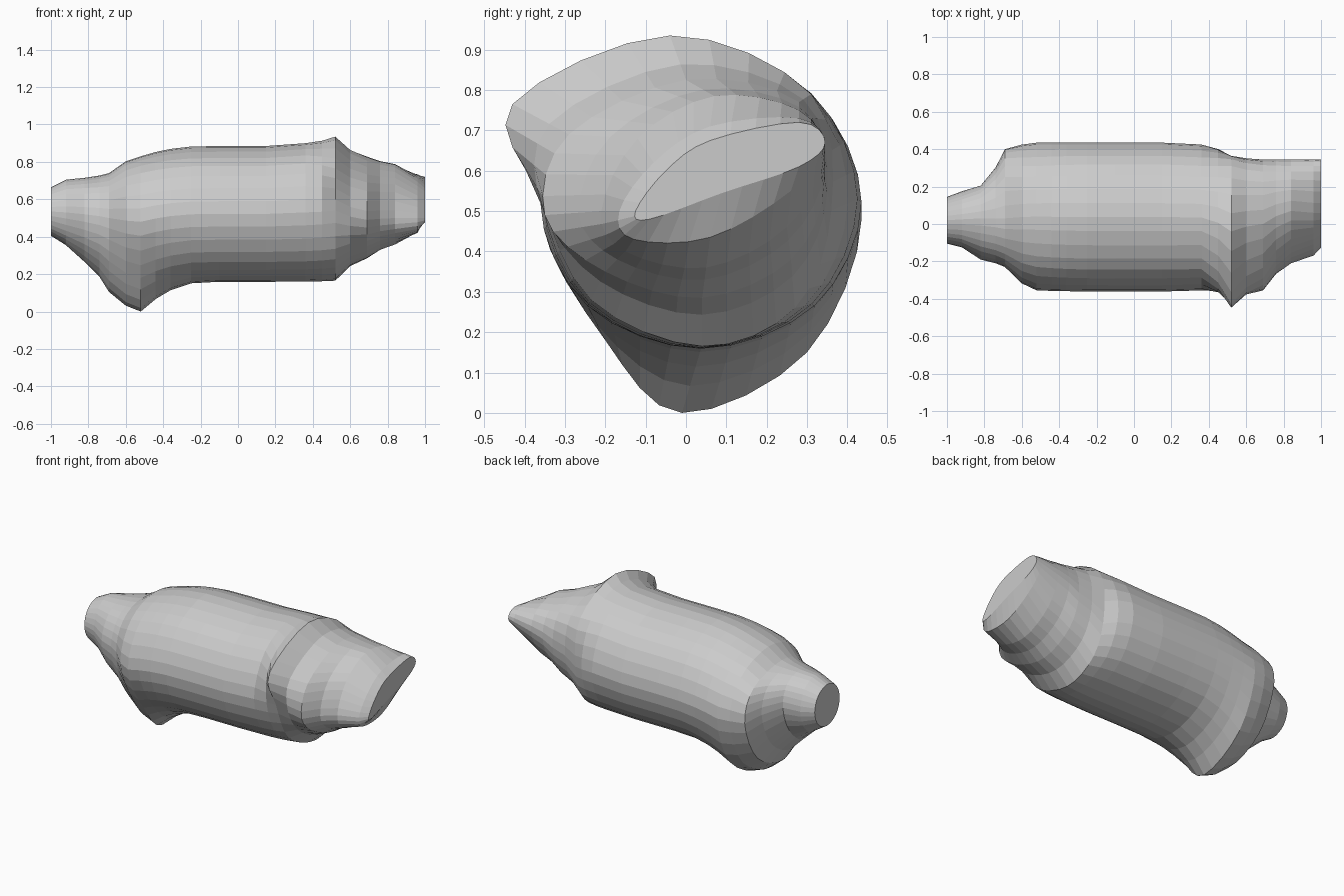
import bpy, bmesh, math
from mathutils import Vector

if "Cube" in bpy.data.objects:
    bpy.data.objects.remove(bpy.data.objects["Cube"])


def ellipse(cy, cz, ry, rz):
    # eight (y, z) control points, counter-clockwise from +y
    return [(cy + ry * math.cos(i * math.pi / 4), cz + rz * math.sin(i * math.pi / 4))
            for i in range(8)]


def smooth_ring(pts, sub=4):
    # closed Catmull-Rom curve through the control points
    p, n, out = [Vector(q) for q in pts], len(pts), []
    for i in range(n):
        a, b, c, d = p[i - 1], p[i], p[(i + 1) % n], p[(i + 2) % n]
        for k in range(sub):
            t = k / sub
            out.append(0.5 * (2 * b + (c - a) * t + (2 * a - 5 * b + 4 * c - d) * t * t
                              + (3 * b - a - 3 * c + d) * t ** 3))
    return out


def mix(a, b, t):
    return [tuple(Vector(p).lerp(Vector(q), t)) for p, q in zip(a, b)]


def loft(name, stations):
    bm = bmesh.new()
    rings = [[bm.verts.new((x, v.x, v.y)) for v in smooth_ring(pts)] for x, pts in stations]
    for r, s in zip(rings, rings[1:]):
        for i in range(len(r)):
            j = (i + 1) % len(r)
            bm.faces.new((r[i], r[j], s[j], s[i]))
    bm.faces.new(rings[0])
    bm.faces.new(rings[-1])
    bmesh.ops.recalc_face_normals(bm, faces=bm.faces)
    me = bpy.data.meshes.new(name)
    bm.to_mesh(me)
    bm.free()
    ob = bpy.data.objects.new(name, me)
    bpy.context.collection.objects.link(ob)
    return ob


# Left end: round stub, shoulder and pointed lobe underneath
stub = ellipse(0.02, 0.535, 0.125, 0.13)
collar = ellipse(0.025, 0.53, 0.15, 0.175)
neck = [(.205, .54), (.165, .67), (.03, .715), (-.12, .66), (-.19, .52), (-.14, .36), (0, .265), (.14, .37)]
shoulder = [(.40, .48), (.31, .67), (.03, .74), (-.16, .67), (-.23, .50), (-.17, .27), (0, .105), (.27, .21)]
lobe = [(.435, .48), (.31, .73), (.04, .83), (-.23, .74), (-.355, .48), (-.20, .18), (-.01, .0), (.30, .15)]

# Barrel
barrel = ellipse(0.037, 0.522, 0.398, 0.363)
barrel_end = ellipse(0.035, 0.53, 0.39, 0.37)

# Right end: side lug, then a taper to a tilted blade
lug = [(.36, .5), (.31, .79), (-.04, .935), (-.43, .765), (-.365, .54), (-.235, .28), (.04, .165), (.27, .26)]
waist = [(.345, .57), (.28, .77), (.0, .825), (-.29, .69), (-.35, .49), (-.2, .35), (.04, .285), (.26, .38)]
taper = [(.345, .63), (.28, .75), (.07, .785), (-.12, .68), (-.21, .50), (-.15, .40), (.05, .36), (.25, .46)]
root = [(.345, .66), (.28, .73), (.06, .71), (-.08, .62), (-.165, .50), (-.13, .43), (.06, .435), (.26, .55)]
blade = [(.345, .67), (.28, .72), (.06, .675), (-.05, .60), (-.125, .50), (-.09, .48), (.09, .545), (.28, .61)]

loft("body", [
    (-1.0, stub), (-0.92, collar), (-0.82, neck), (-0.74, mix(neck, shoulder, .5)),
    (-0.69, shoulder), (-0.60, mix(shoulder, lobe, .7)), (-0.52, lobe),
    (-0.44, mix(lobe, barrel, .42)), (-0.36, mix(lobe, barrel, .72)),
    (-0.25, mix(lobe, barrel, .95)), (-0.1, barrel), (0.15, barrel), (0.36, barrel_end),
    (0.45, mix(barrel_end, lug, .38)), (0.52, lug), (0.60, mix(lug, waist, .65)),
    (0.69, waist), (0.76, mix(waist, taper, .6)), (0.84, taper),
    (0.96, root), (1.0, blade)])
